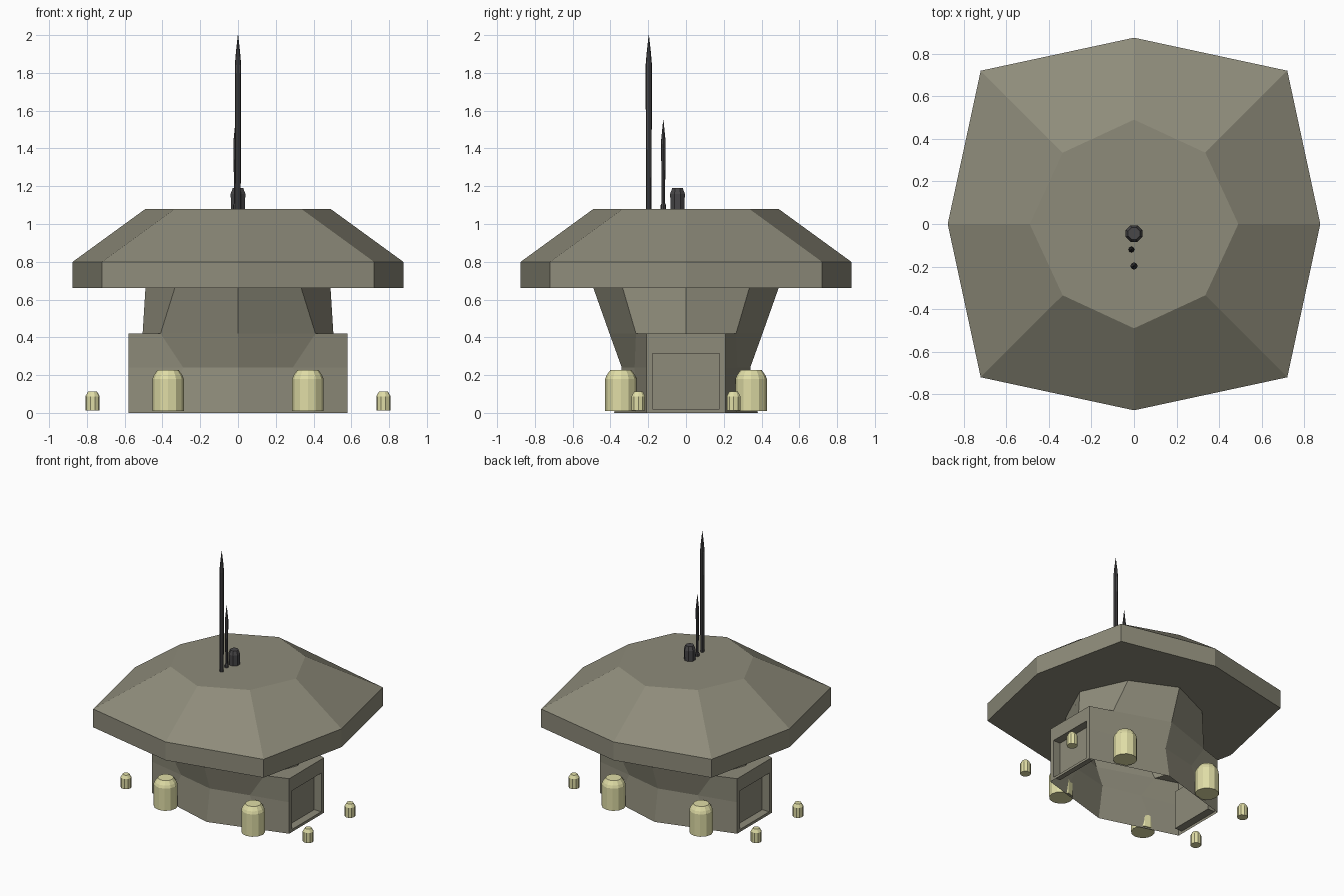
import bpy, bmesh, math

if "Cube" in bpy.data.objects:
    bpy.data.objects.remove(bpy.data.objects["Cube"])


def material(name, color):
    m = bpy.data.materials.new(name)
    m.diffuse_color = (*color, 1)
    m.use_nodes = True
    m.node_tree.nodes["Principled BSDF"].inputs["Base Color"].default_value = m.diffuse_color
    return m


STONE = material("weathered stone", (0.27, 0.26, 0.195))
CREAM = material("pale khaki", (0.74, 0.72, 0.38))
DARK = material("dark metal", (0.065, 0.063, 0.066))


def finish(bm, name, mat):
    bmesh.ops.remove_doubles(bm, verts=bm.verts, dist=0.0005)
    bmesh.ops.recalc_face_normals(bm, faces=bm.faces)
    me = bpy.data.meshes.new(name)
    bm.to_mesh(me)
    bm.free()
    me.materials.append(mat)
    ob = bpy.data.objects.new(name, me)
    bpy.context.collection.objects.link(ob)
    return ob


def face(bm, pts):
    return bm.faces.new([bm.verts.new(p) for p in pts])


def bridge(bm, a, b, skip=()):
    n = len(a)
    for i in range(n):
        if i not in skip:
            j = (i + 1) % n
            face(bm, [a[i], a[j], b[j], b[i]])


def octagon(axis_x, diag, axis_y, z):
    """Eight-point ring, symmetric in x and y."""
    dx, dy = diag
    return [(axis_x, 0, z), (dx, dy, z), (0, axis_y, z), (-dx, dy, z),
            (-axis_x, 0, z), (-dx, -dy, z), (0, -axis_y, z), (dx, -dy, z)]


def wall_ring(b, c, z):
    """Ten-point ring of the lower walls: porch corners, shoulder, middle point."""
    q = [(0.58, 0.21), b, (0, c), (-b[0], b[1]), (-0.58, 0.21)]
    return [(x, y, z) for x, y in q] + [(-x, -y, z) for x, y in q]


def turned(name, x, y, profile, sides, mat, turn=0.0):
    """Closed round part from (radius, height) pairs."""
    bm = bmesh.new()
    rings = [[(x + r * math.cos(turn + 2 * math.pi * i / sides),
               y + r * math.sin(turn + 2 * math.pi * i / sides), z)
              for i in range(sides)] for r, z in profile]
    for a, b in zip(rings, rings[1:]):
        bridge(bm, a, b)
    face(bm, rings[0])
    face(bm, rings[-1])
    return finish(bm, name, mat)


# Roof: wide faceted cap with a flat underside
bm = bmesh.new()
rings = [octagon(0.875, (0.72, 0.72), 0.875, 0.66),
         octagon(0.875, (0.72, 0.72), 0.875, 0.80),
         octagon(0.49, (0.335, 0.335), 0.49, 1.08)]
for a, b in zip(rings, rings[1:]):
    bridge(bm, a, b)
face(bm, rings[0])
face(bm, rings[-1])
finish(bm, "roof", STONE)

# Body: flared foot, leaning walls, two end porches, open underneath
bm = bmesh.new()
shoulder = octagon(0.505, (0.41, 0.265), 0.405, 0.42)
bridge(bm, shoulder, octagon(0.49, (0.335, 0.335), 0.49, 0.66))
walls = [wall_ring((0.40, 0.263), 0.38, 0.0),
         wall_ring((0.29, 0.272), 0.34, 0.24),
         wall_ring((0.41, 0.265), 0.405, 0.42)]
for a, b in zip(walls, walls[1:]):
    bridge(bm, a, b, skip=(4, 9))
for s in (1, -1):
    # porch top
    face(bm, [(s * x, y, 0.42) for x, y in
              ((0.58, 0.21), (0.41, 0.265), (0.505, 0), (0.41, -0.265), (0.58, -0.21))])

    # porch end: frame, recess and door panel
    def rect(x, w, z0, z1):
        return [(s * x, -w, z0), (s * x, w, z0), (s * x, w, z1), (s * x, -w, z1)]
    outer = rect(0.58, 0.21, 0.0, 0.42)
    inner = rect(0.58, 0.177, 0.02, 0.315)
    back = rect(0.52, 0.177, 0.02, 0.315)
    bridge(bm, outer, inner)
    bridge(bm, inner, back)
    face(bm, back)
finish(bm, "body", STONE)

# Storage tanks and small bollards at the four corners
for sx in (1, -1):
    for sy in (1, -1):
        tag = ("right" if sx > 0 else "left") + ("_back" if sy > 0 else "_front")
        turned("tank_" + tag, sx * 0.37, sy * 0.345,
               [(0.083, 0.01), (0.083, 0.18), (0.075, 0.2), (0.055, 0.228)], 12, CREAM)
        turned("bollard_" + tag, sx * 0.77, sy * 0.252,
               [(0.038, 0.012), (0.038, 0.088), (0.024, 0.112)], 10, CREAM)

# Roof antennas and vent
turned("tall_antenna", 0, -0.197,
       [(0.014, 1.07), (0.017, 1.84), (0.011, 1.91), (0.001, 2.0)], 8, DARK)
turned("short_antenna", -0.012, -0.12,
       [(0.014, 1.07), (0.014, 1.1), (0.009, 1.11), (0.012, 1.44), (0.001, 1.55)], 8, DARK)
turned("vent", 0, -0.045,
       [(0.04, 1.07), (0.042, 1.16), (0.03, 1.19)], 8, DARK, math.pi / 8)
